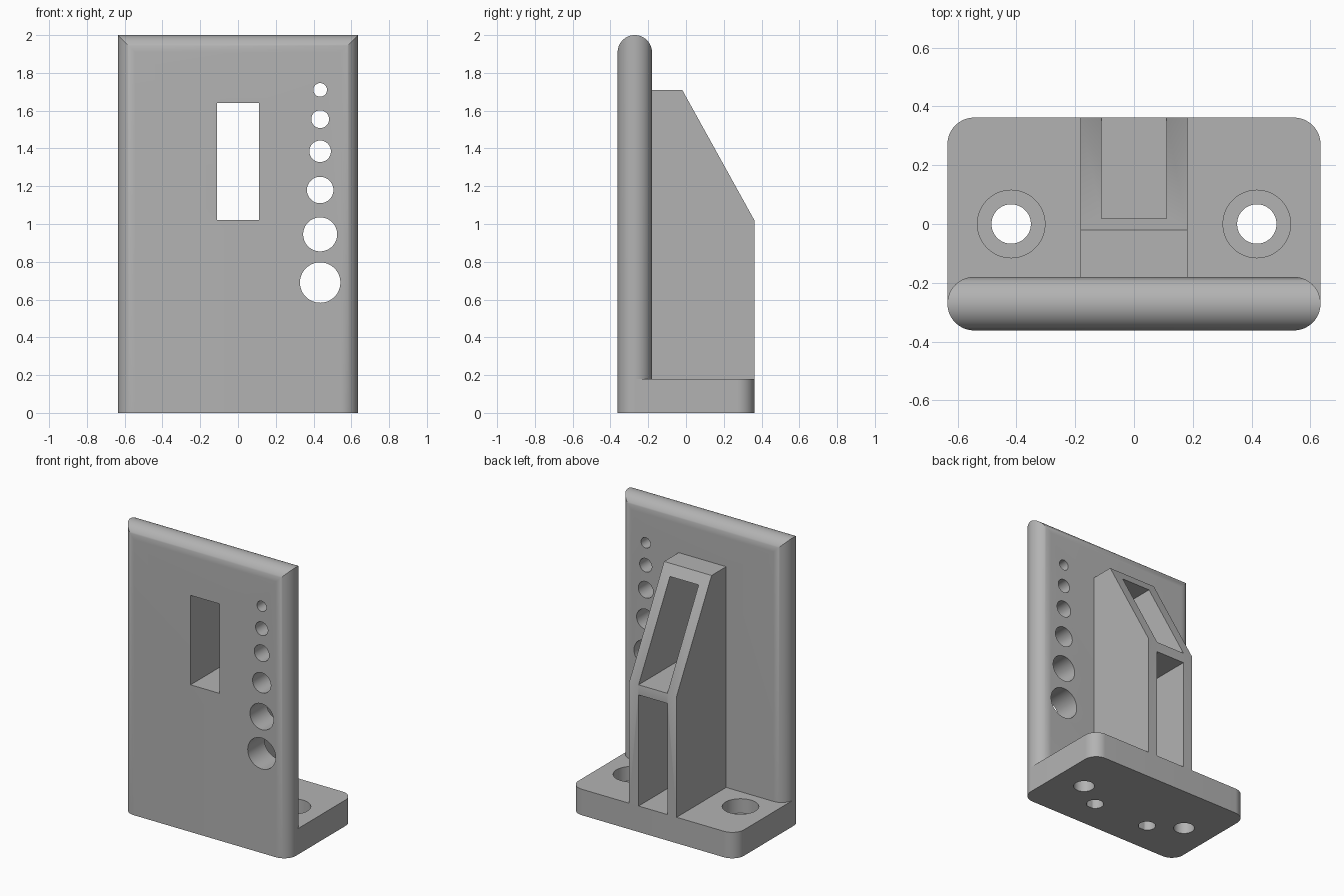
import bpy, bmesh
from math import sin, cos, pi, radians

if "Cube" in bpy.data.objects:
    bpy.data.objects.remove(bpy.data.objects["Cube"], do_unlink=True)

GREY = (0.45, 0.45, 0.45, 1)
grey = bpy.data.materials.new("plain grey")
grey.use_nodes = True
grey.diffuse_color = GREY
grey.node_tree.nodes["Principled BSDF"].inputs["Base Color"].default_value = GREY

W, D, R = 0.635, 0.362, 0.091      # half width, half depth, edge radius
BACK = -D + 2 * R                  # rear face of the plate
MID = -D + R                       # middle of the plate thickness
BASE_TOP = 0.18


def arc(cx, cy, r, start, end, n=16):
    angles = [radians(start + (end - start) * i / n) for i in range(n + 1)]
    return [(cx + r * cos(a), cy + r * sin(a)) for a in angles]


def circle(cx, cy, r):
    return arc(cx, cy, r, 0, 360, 64)[:-1]


# Extrude a closed 2D profile along one axis
def prism(name, profile, axis, lo, hi):
    place = {"x": lambda a, b, t: (t, a, b),
             "y": lambda a, b, t: (a, t, b),
             "z": lambda a, b, t: (a, b, t)}[axis]
    bm = bmesh.new()
    rings = [[bm.verts.new(place(a, b, t)) for a, b in profile] for t in (lo, hi)]
    n = len(profile)
    for ring in rings:
        bm.faces.new(ring)
    for i in range(n):
        j = (i + 1) % n
        bm.faces.new((rings[0][i], rings[0][j], rings[1][j], rings[1][i]))
    bmesh.ops.recalc_face_normals(bm, faces=bm.faces)
    mesh = bpy.data.meshes.new(name)
    bm.to_mesh(mesh)
    bm.free()
    mesh.materials.append(grey)
    obj = bpy.data.objects.new(name, mesh)
    bpy.context.collection.objects.link(obj)
    return obj


def rect(x0, x1, z0, z1):
    return [(x0, z0), (x1, z0), (x1, z1), (x0, z1)]


# Apply a boolean and discard the cutter
def cut(obj, cutter, operation="DIFFERENCE"):
    mod = obj.modifiers.new("cut", "BOOLEAN")
    mod.operation = operation
    mod.solver = "EXACT"
    mod.object = cutter
    bpy.context.view_layer.objects.active = obj
    bpy.ops.object.modifier_apply(modifier=mod.name)
    bpy.data.objects.remove(cutter, do_unlink=True)


# Upright plate: rounded side edges meeting a rounded top in mitres
plan = arc(W - R, MID, R, -90, 90, 32) + arc(R - W, MID, R, 90, 270, 32)
plate = prism("upright_plate", plan, "z", 0, 2.1)
side = [(-D, -0.1), (BACK, -0.1)] + arc(MID, 2 - R, R, 0, 180, 32)
cut(plate, prism("top_round", side, "x", -1, 1), "INTERSECT")


def window():
    return prism("window_cutter", rect(-0.11, 0.11, 1.02, 1.64), "y", -1, 1)


cut(plate, window())
for z, r in ((1.71, 0.036), (1.555, 0.047), (1.385, 0.057),
             (1.18, 0.07), (0.945, 0.09), (0.69, 0.107)):
    cut(plate, prism("gauge_hole", circle(0.435, z, r), "y", -1, 0))

# Foot with rounded rear corners
outline = [(-W, MID), (W, MID)] + arc(W - R, D - R, R, 0, 90) + arc(R - W, D - R, R, 90, 180)
base = prism("base", outline, "z", 0, BASE_TOP)
for s in (-1, 1):
    cut(base, prism("screw_hole", circle(s * 0.418, 0, 0.067), "z", -1, 1))
    cut(base, prism("counterbore", circle(s * 0.418, 0, 0.115), "z", 0.08, 1))
    cut(base, prism("blind_hole", circle(s * 0.217, -0.13, 0.055), "z", -1, 0.12))

# Hollow sloping rib behind the plate
rib_side = [(BACK, BASE_TOP), (D, BASE_TOP), (D, 1.02), (-0.02, 1.71), (BACK, 1.71)]
rib = prism("support_rib", rib_side, "x", -0.182, 0.182)
cut(rib, window())
cut(rib, prism("lower_pocket", rect(-0.11, 0.11, 0, 0.95), "y", -1, 1))

# Smooth the curves, keep the edges sharp
bpy.ops.object.select_all(action="DESELECT")
for obj in (plate, base, rib):
    obj.select_set(True)
bpy.context.view_layer.objects.active = plate
bpy.ops.object.shade_smooth_by_angle(angle=radians(30))
